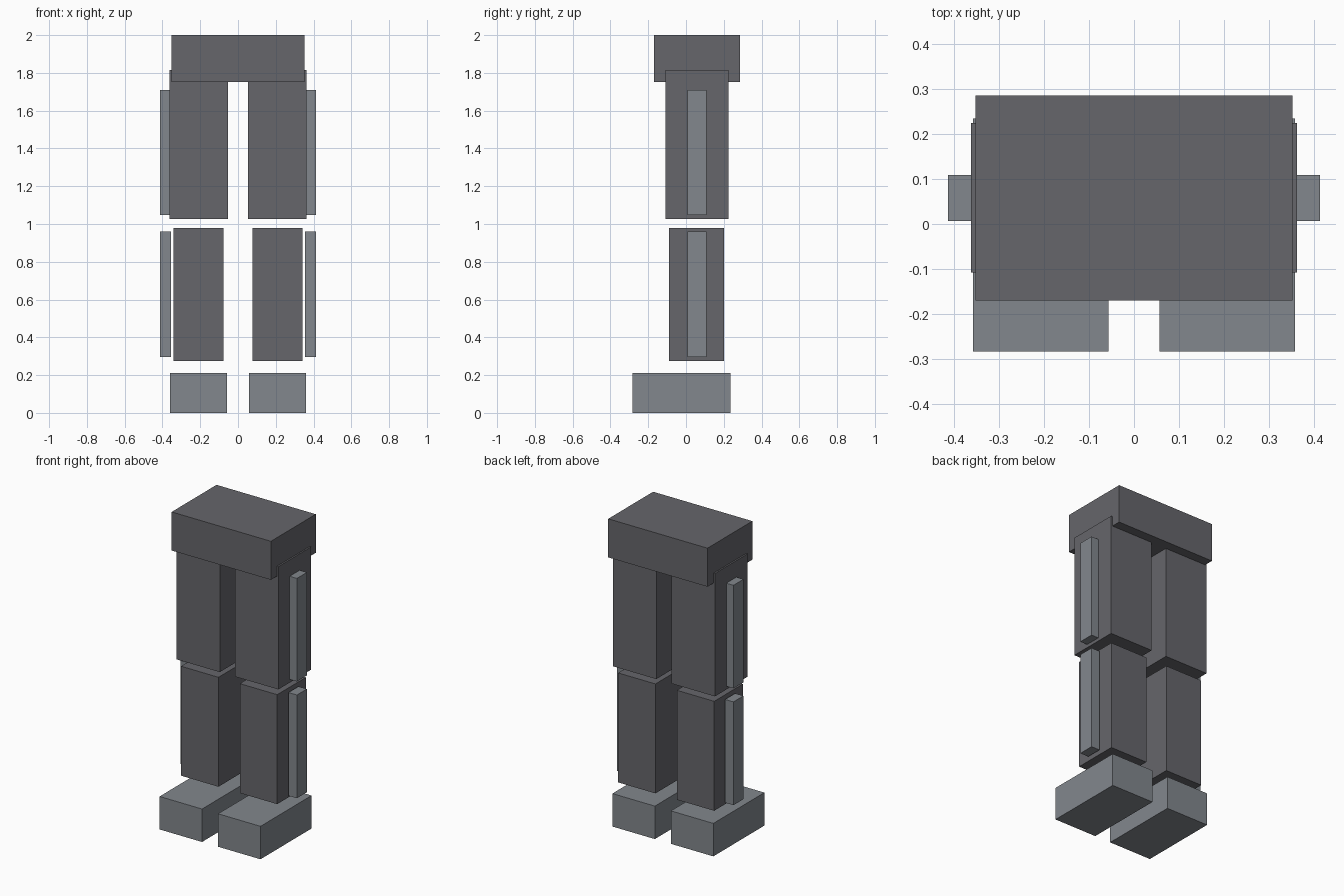
import bpy
import bmesh
from mathutils import Vector

cube = bpy.data.objects.get("Cube")
if cube:
    bpy.data.objects.remove(cube, do_unlink=True)


def make_material(name, color):
    mat = bpy.data.materials.new(name)
    mat.use_nodes = True
    mat.diffuse_color = color
    mat.node_tree.nodes["Principled BSDF"].inputs["Base Color"].default_value = color
    return mat


dark = make_material("dark_grey", (0.133, 0.133, 0.147, 1))
light = make_material("light_grey", (0.223, 0.242, 0.266, 1))


def box(name, low, high, mat):
    """Flat-faced box between two opposite corners."""
    low, high = Vector(low), Vector(high)
    bm = bmesh.new()
    bmesh.ops.create_cube(bm, size=1)
    bmesh.ops.scale(bm, vec=high - low, verts=bm.verts)
    mesh = bpy.data.meshes.new(name)
    bm.to_mesh(mesh)
    bm.free()
    mesh.materials.append(mat)
    obj = bpy.data.objects.new(name, mesh)
    obj.location = (low + high) / 2
    bpy.context.collection.objects.link(obj)
    return obj


def box_pair(name, low, high, mat):
    """Left box at +x and its mirrored twin on the right."""
    box("left_" + name, low, high, mat)
    box("right_" + name, (-high[0], low[1], low[2]), (-low[0], high[1], high[2]), mat)


# Hip block
box("hips", (-0.353, -0.17, 1.752), (0.353, 0.286, 2.0), dark)

# Leg segments
box_pair("thigh", (0.054, -0.108, 1.026), (0.363, 0.225, 1.816), dark)
box_pair("shin", (0.076, -0.09, 0.276), (0.342, 0.202, 0.98), dark)

# Side struts
box_pair("thigh_strut", (0.354, 0.007, 1.047), (0.414, 0.109, 1.71), light)
box_pair("shin_strut", (0.354, 0.007, 0.296), (0.414, 0.109, 0.96), light)

# Feet
box_pair("foot", (0.057, -0.284, 0.0), (0.359, 0.235, 0.212), light)
